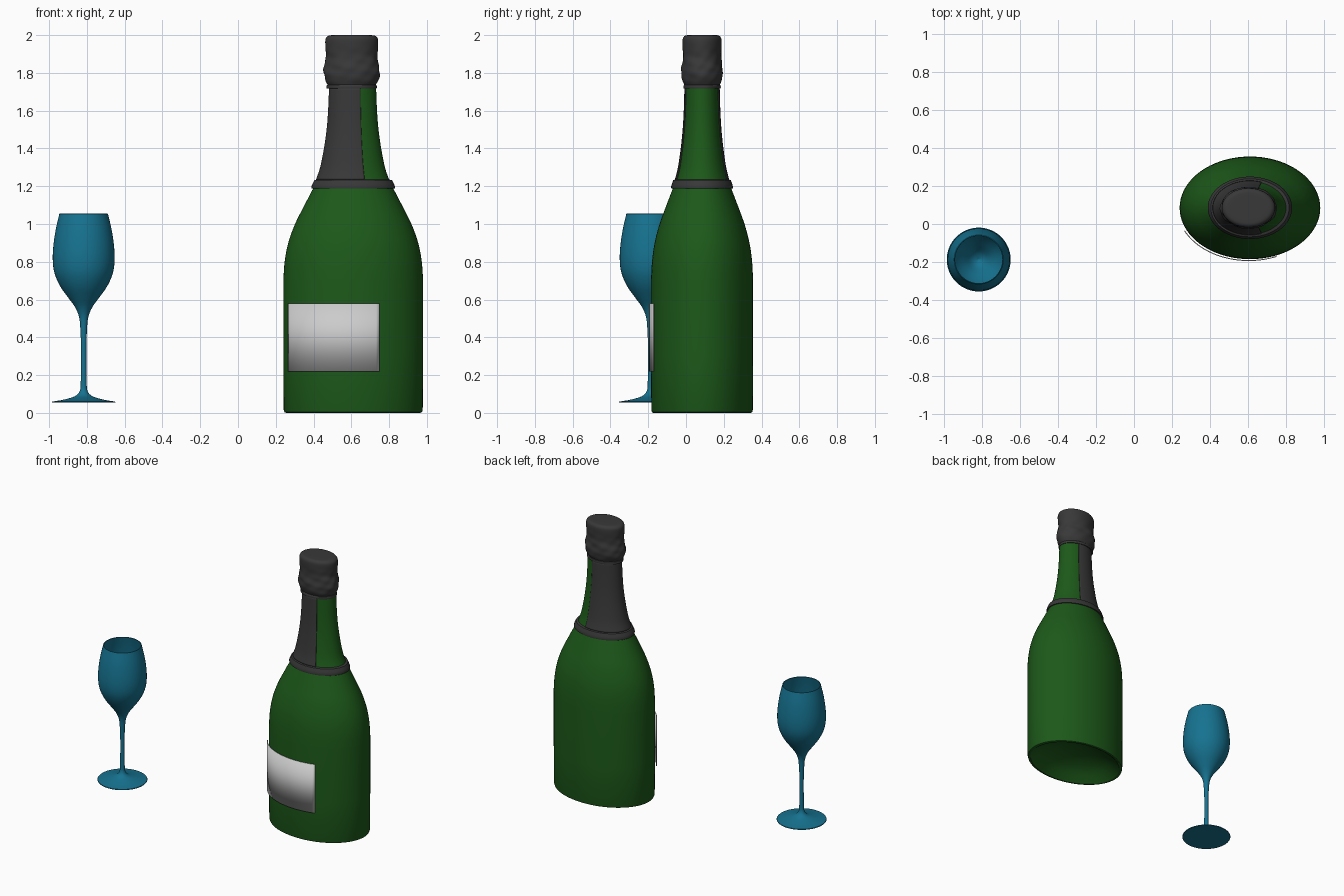
import bpy, bmesh
from math import sin, cos, radians, tau

if "Cube" in bpy.data.objects:
    bpy.data.objects.remove(bpy.data.objects["Cube"])

BOTTLE = (0.61, 0.085)
GLASS = (-0.817, -0.187)


def material(name, rgb):
    m = bpy.data.materials.new(name)
    m.diffuse_color = (*rgb, 1)
    m.use_nodes = True
    m.node_tree.nodes["Principled BSDF"].inputs["Base Color"].default_value = m.diffuse_color
    return m


def smooth(pts, n=5):
    """Catmull-Rom curve through profile points."""
    p = [pts[0]] + list(pts) + [pts[-1]]
    out = []
    for a, b, c, d in zip(p, p[1:], p[2:], p[3:]):
        for k in range(n):
            t = k / n
            out.append(tuple(0.5 * (2*b[i] + (c[i]-a[i])*t + (2*a[i]-5*b[i]+4*c[i]-d[i])*t*t
                                    + (3*b[i]-a[i]-3*c[i]+d[i])*t**3) for i in (0, 1)))
    return out + [pts[-1]]


def revolve(name, profile, centre, mat=None, flat=1.0, start=0, end=360, segs=72,
            crinkle=None, thickness=0):
    """Sweep (radius, z) points around z; 'flat' squashes y into an ellipse."""
    bm = bmesh.new()
    full = end - start == 360
    cols = segs if full else segs + 1
    rows = []
    for r, z in profile:
        row = []
        for j in range(cols):
            a = radians(start) + radians(end - start) * j / segs
            k = r * (1 + crinkle(a, z)) if crinkle else r
            row.append(bm.verts.new((k * cos(a), k * sin(a) * flat, z)))
        rows.append(row)
    for lo, hi in zip(rows, rows[1:]):
        for j in range(segs):
            n = (j + 1) % cols
            bm.faces.new((lo[j], lo[n], hi[n], hi[j]))
    bmesh.ops.remove_doubles(bm, verts=bm.verts, dist=1e-5)
    me = bpy.data.meshes.new(name)
    bm.to_mesh(me)
    bm.free()
    ob = bpy.data.objects.new(name, me)
    bpy.context.collection.objects.link(ob)
    ob.location = (*centre, 0)
    if mat:
        me.materials.append(mat)
    bpy.ops.object.select_all(action='DESELECT')
    ob.select_set(True)
    bpy.context.view_layer.objects.active = ob
    bpy.ops.object.shade_smooth_by_angle(angle=radians(35))
    if thickness:
        s = ob.modifiers.new("thickness", 'SOLIDIFY')
        s.thickness, s.offset = thickness, 1
    return ob


green = material("green_glass", (0.012, 0.10, 0.01))
dark = material("dark_foil", (0.04, 0.04, 0.04))
blue = material("blue_glass", (0.008, 0.17, 0.28))

# Bottle body with a hollow underside
neck = [(0.19, 1.235), (0.168, 1.3), (0.148, 1.4), (0.134, 1.5), (0.126, 1.6), (0.121, 1.725)]
shoulder = [(0.37, 0.7), (0.363, 0.8), (0.344, 0.9), (0.308, 1.0), (0.258, 1.1), (0.206, 1.2)]
punt = smooth([(0, 0.11), (0.12, 0.1), (0.24, 0.065), (0.34, 0.005)])
base = [(0.345, 0.001), (0.355, 0), (0.364, 0.004), (0.368, 0.015), (0.37, 0.3)]
revolve("bottle", punt + base + smooth(shoulder + neck) + [(0.12, 1.8), (0, 1.8)],
        BOTTLE, green, 0.73)

# Foil sleeve, open along the right side of the neck
revolve("neck_foil", smooth(neck), (BOTTLE[0] - 0.002, BOTTLE[1]), dark, 0.73,
        71, 289, thickness=0.005)

# Foil band closing the sleeve at the bottom
revolve("foil_band", [(0.2, 1.188), (0.22, 1.188), (0.222, 1.196), (0.216, 1.212),
                      (0.206, 1.232), (0.188, 1.236)], BOTTLE, dark, 0.74)


# Crinkled foil over the cork
def wrinkle(a, z):
    fade = max(0, 1 - abs(z - 1.83) / 0.13)
    return fade * (0.018 * sin(5*a + 40*z) + 0.014 * sin(9*a - 70*z) + 0.012 * sin(3*a + 110*z))


cap = [(0.128, 1.738), (0.14, 1.76), (0.147, 1.79), (0.147, 1.82), (0.14, 1.86), (0.136, 1.89),
       (0.139, 1.93), (0.14, 1.97), (0.134, 1.988), (0.118, 1.998), (0.09, 2.0)]
revolve("cork_foil", [(0.11, 1.718), (0.132, 1.718), (0.134, 1.726), (0.131, 1.736)]
        + smooth(cap, 4) + [(0, 2.0)], (0.602, BOTTLE[1]), dark, 0.74, crinkle=wrinkle)

# Label wrapped round the front left
revolve("label", [(0.371, 0.22), (0.371, 0.58)], (BOTTLE[0] - 0.006, BOTTLE[1] - 0.004),
        None, 0.73, 205, 293, segs=28, thickness=0.005)

# Wine glass: foot, stem, bowl outside, rim, bowl inside
foot = [(0, 0.054), (0.166, 0.054), (0.168, 0.057), (0.166, 0.06)]
outer = [(0.12, 0.067), (0.075, 0.078), (0.04, 0.092), (0.02, 0.118), (0.0155, 0.17),
         (0.0145, 0.35), (0.018, 0.45), (0.025, 0.51), (0.046, 0.56), (0.082, 0.61),
         (0.118, 0.66), (0.144, 0.71), (0.159, 0.76), (0.164, 0.82), (0.16, 0.89),
         (0.148, 0.97), (0.129, 1.053)]
inner = [(0.124, 1.053), (0.142, 0.97), (0.154, 0.89), (0.158, 0.82), (0.153, 0.76),
         (0.137, 0.71), (0.11, 0.66), (0.073, 0.61), (0.036, 0.565), (0, 0.545)]
revolve("wine_glass", foot + smooth(outer, 4) + [(0.1265, 1.055)] + smooth(inner, 4), GLASS, blue)
